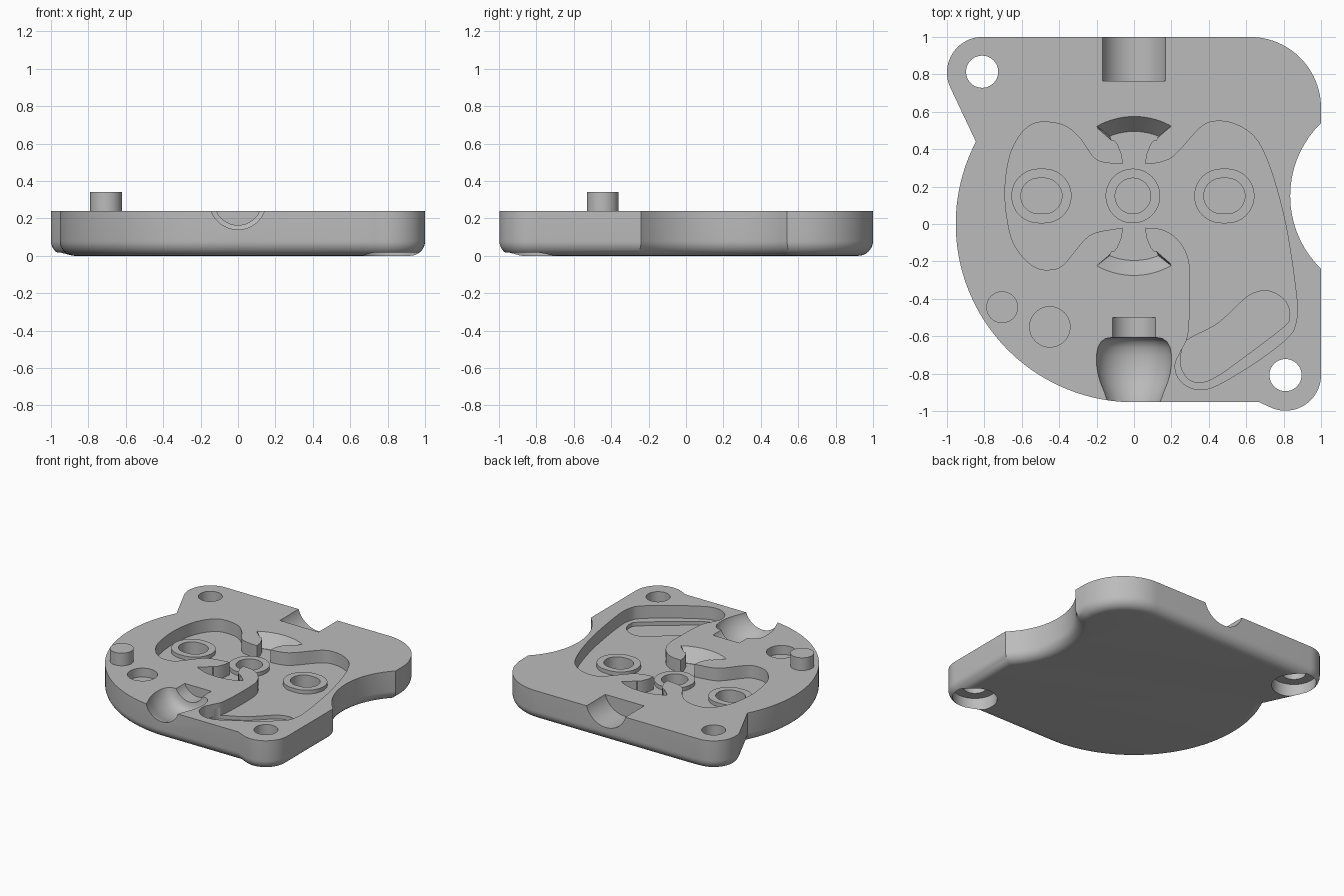
import bpy, bmesh
from math import sin, cos, pi, radians, hypot
from mathutils import Vector

if "Cube" in bpy.data.objects:
    bpy.data.objects.remove(bpy.data.objects["Cube"])

TOP, FLOOR, FILLET = 0.24, 0.14, 0.08
HUB = (0.0, 0.15)

grey = bpy.data.materials.new("light grey")
grey.diffuse_color = (0.5, 0.5, 0.5, 1)
grey.use_nodes = True
grey.node_tree.nodes["Principled BSDF"].inputs["Base Color"].default_value = grey.diffuse_color


def arc(cx, cy, r, a0, a1, n):
    return [(cx + r * cos(radians(a0 + (a1 - a0) * i / n)),
             cy + r * sin(radians(a0 + (a1 - a0) * i / n))) for i in range(n + 1)]


def stadium(cx, cy, r, half=0.0):
    # circle, optionally stretched sideways
    return arc(cx + half, cy, r, -90, 90, 24)[:-1 if half == 0 else None] + \
        arc(cx - half, cy, r, 90, 270, 24)[:-1 if half == 0 else None]


def spline(pts, n=5, closed=False):
    # smooth curve through the points
    p = [Vector(q) for q in pts]
    p = [p[-1]] + p + p[:2] if closed else [p[0]] + p + [p[-1]]
    out = []
    for a, b, c, d in zip(p, p[1:], p[2:], p[3:]):
        for i in range(n):
            t = i / n
            q = 0.5 * (2 * b + (c - a) * t + (2 * a - 5 * b + 4 * c - d) * t * t
                       + (3 * b - a - 3 * c + d) * t ** 3)
            out.append((q.x, q.y))
    return out if closed else out + [tuple(pts[-1])]


def inset(loop, d):
    # move a counter-clockwise outline inwards
    out = []
    for i, q in enumerate(loop):
        q = Vector(q)
        e0 = (q - Vector(loop[i - 1])).normalized()
        e1 = (Vector(loop[(i + 1) % len(loop)]) - q).normalized()
        n0, n1 = Vector((-e0.y, e0.x)), Vector((-e1.y, e1.x))
        q = q + (n0 + n1) * d / (1 + n0.dot(n1))
        out.append((q.x, q.y))
    return out


def loft(name, loops, ring=False):
    # skin a stack of equal 3D loops, capped or joined into a ring
    bm = bmesh.new()
    rows = [[bm.verts.new(v) for v in lp] for lp in loops]
    pairs = list(zip(rows, rows[1:])) + ([(rows[-1], rows[0])] if ring else [])
    for a, b in pairs:
        for i in range(len(a)):
            j = (i + 1) % len(a)
            bm.faces.new((a[i], a[j], b[j], b[i]))
    if not ring:
        bm.faces.new(rows[0][::-1])
        bm.faces.new(rows[-1])
    bmesh.ops.recalc_face_normals(bm, faces=bm.faces)
    me = bpy.data.meshes.new(name)
    bm.to_mesh(me)
    bm.free()
    me.materials.append(grey)
    ob = bpy.data.objects.new(name, me)
    bpy.context.collection.objects.link(ob)
    return ob


def flat(loop, z):
    return [(x, y, z) for x, y in loop]


def prism(name, loop, z0, z1):
    return loft(name, [flat(loop, z0), flat(loop, z1)])


def lathe_y(name, profile, z, n=64):
    # turned body around an axis along y
    return loft(name, [[(r * cos(2 * pi * i / n), y, z + r * sin(2 * pi * i / n))
                        for i in range(n)] for y, r in profile])


def smooth(ob):
    bpy.ops.object.select_all(action='DESELECT')
    ob.select_set(True)
    bpy.context.view_layer.objects.active = ob
    bpy.ops.object.shade_smooth_by_angle(angle=radians(28))


# Plate outline, counter-clockwise, with two ears and a scooped side
outline = (arc(0, 0, 0.953, 152.5, 270, 60) + [(0.67, -0.953)]
           + arc(0.81, -0.808, 0.19, 245, 360, 20)
           + arc(1.378, 0.15, 0.543, 226, 134, 18)
           + arc(0.62, 0.62, 0.38, 0, 90, 24)
           + arc(-0.81, 0.81, 0.19, 90, 204, 20))
# Plate body with a rounded lower edge
steps = [i * pi / 16 for i in range(9)]
plate = loft("plate", [flat(inset(outline, FILLET * (1 - sin(a))), FILLET * (1 - cos(a)))
                       for a in steps] + [flat(outline, TOP)])

cutters = []

# Main pocket: two lobes joined around the hub, with a flared throat above and below
left = spline([(-0.06, 0.32), (-0.13, 0.325), (-0.21, 0.35), (-0.29, 0.46), (-0.37, 0.525),
               (-0.47, 0.545), (-0.55, 0.53), (-0.62, 0.46), (-0.67, 0.34), (-0.69, 0.15),
               (-0.66, -0.06), (-0.6, -0.17), (-0.53, -0.23), (-0.46, -0.245),
               (-0.38, -0.22), (-0.27, -0.09), (-0.2, -0.045), (-0.06, -0.02)])
right = spline([(0.06, -0.02), (0.15, -0.03), (0.23, -0.08), (0.285, -0.17), (0.3, -0.3),
                (0.29, -0.58), (0.25, -0.68), (0.22, -0.75), (0.235, -0.82), (0.29, -0.87),
                (0.36, -0.885), (0.45, -0.86), (0.65, -0.74), (0.82, -0.61), (0.865, -0.53),
                (0.87, -0.4), (0.82, -0.05), (0.76, 0.2), (0.7, 0.37), (0.64, 0.47),
                (0.55, 0.53), (0.45, 0.55), (0.36, 0.52), (0.22, 0.37), (0.14, 0.33),
                (0.06, 0.32)])
throat = [(-0.065, -0.07), (-0.09, -0.13)] + arc(*HUB, 0.345, 248, 292, 16) \
    + [(0.09, -0.13), (0.065, -0.07)]
throat_up = [(-x, 0.3 - y) for x, y in throat]
cutters.append(prism("pocket_cutter", left + throat + right + throat_up, FLOOR, 0.4))

# Conical ramps at the ends of the throats
rise = (0.4 - FLOOR) / (TOP - FLOOR)
for mid in (90, 270):
    slices = []
    for i in range(17):
        t = i / 8 - 1
        sl = []
        for r, half, z in ((0.32, 22, FLOOR), (0.343, 22, FLOOR),
                           (0.343 + 0.082 * rise, 22 + 4.6 * rise, 0.4), (0.32, 22, 0.4)):
            a = radians(mid + half * t)
            sl.append((HUB[0] + r * cos(a), HUB[1] + r * sin(a), z))
        slices.append(sl)
    cutters.append(loft("ramp_cutter", slices))

# Shallow curved slot in the pocket floor
slot = spline([(0.25, -0.72), (0.265, -0.64), (0.31, -0.605), (0.45, -0.53), (0.58, -0.41),
               (0.64, -0.37), (0.71, -0.357), (0.78, -0.385), (0.82, -0.43), (0.832, -0.49),
               (0.8, -0.55), (0.55, -0.74), (0.45, -0.81), (0.37, -0.845), (0.3, -0.835),
               (0.258, -0.78)], closed=True)
cutters.append(prism("slot_cutter", slot, FLOOR - 0.03, 0.2))

# Screw holes with counterbores underneath
for x, y in ((-0.812, 0.814), (0.81, -0.808)):
    cutters.append(prism("screw_hole_cutter", stadium(x, y, 0.086), -0.1, 0.4))
    cutters.append(prism("counterbore_cutter", stadium(x, y, 0.16), -0.1, 0.1))

# Blind hole for a matching peg
cutters.append(prism("peg_hole_cutter", stadium(-0.45, -0.55, 0.108), 0.17, 0.4))

# Front bulged seat with a short neck, and rear round channel
cutters.append(lathe_y("front_seat_cutter", [
    (-1.05, 0.142), (-0.95, 0.15), (-0.9, 0.166), (-0.85, 0.186), (-0.8, 0.2), (-0.75, 0.207),
    (-0.7, 0.207), (-0.66, 0.2), (-0.63, 0.184), (-0.612, 0.16), (-0.606, 0.126),
    (-0.5, 0.126)], 0.29))
cutters.append(lathe_y("rear_channel_cutter", [(0.765, 0.177), (1.1, 0.177)], 0.29))

# Bearing bosses: raised collars with blind bores
for name, x, half in (("left_boss", -0.495, 0.015), ("hub_boss", -0.006, 0.0),
                      ("right_boss", 0.483, 0.015)):
    outer, inner = stadium(x, 0.15, 0.146, half), stadium(x, 0.15, 0.095, half)
    cutters.append(prism("bore_cutter", inner, 0.07, 0.4))
    smooth(loft(name, [flat(outer, FLOOR - 0.01), flat(outer, FLOOR + 0.03),
                       flat(inner, FLOOR + 0.03), flat(inner, FLOOR - 0.01)], ring=True))

# Carve the plate
bpy.context.view_layer.objects.active = plate
for c in cutters:
    m = plate.modifiers.new("cut", 'BOOLEAN')
    m.operation, m.solver, m.object = 'DIFFERENCE', 'EXACT', c
    bpy.ops.object.modifier_apply(modifier=m.name)
for c in cutters:
    bpy.data.objects.remove(c)
smooth(plate)

# Locating peg
smooth(prism("locating_peg", stadium(-0.705, -0.445, 0.085), 0.2, 0.34))
